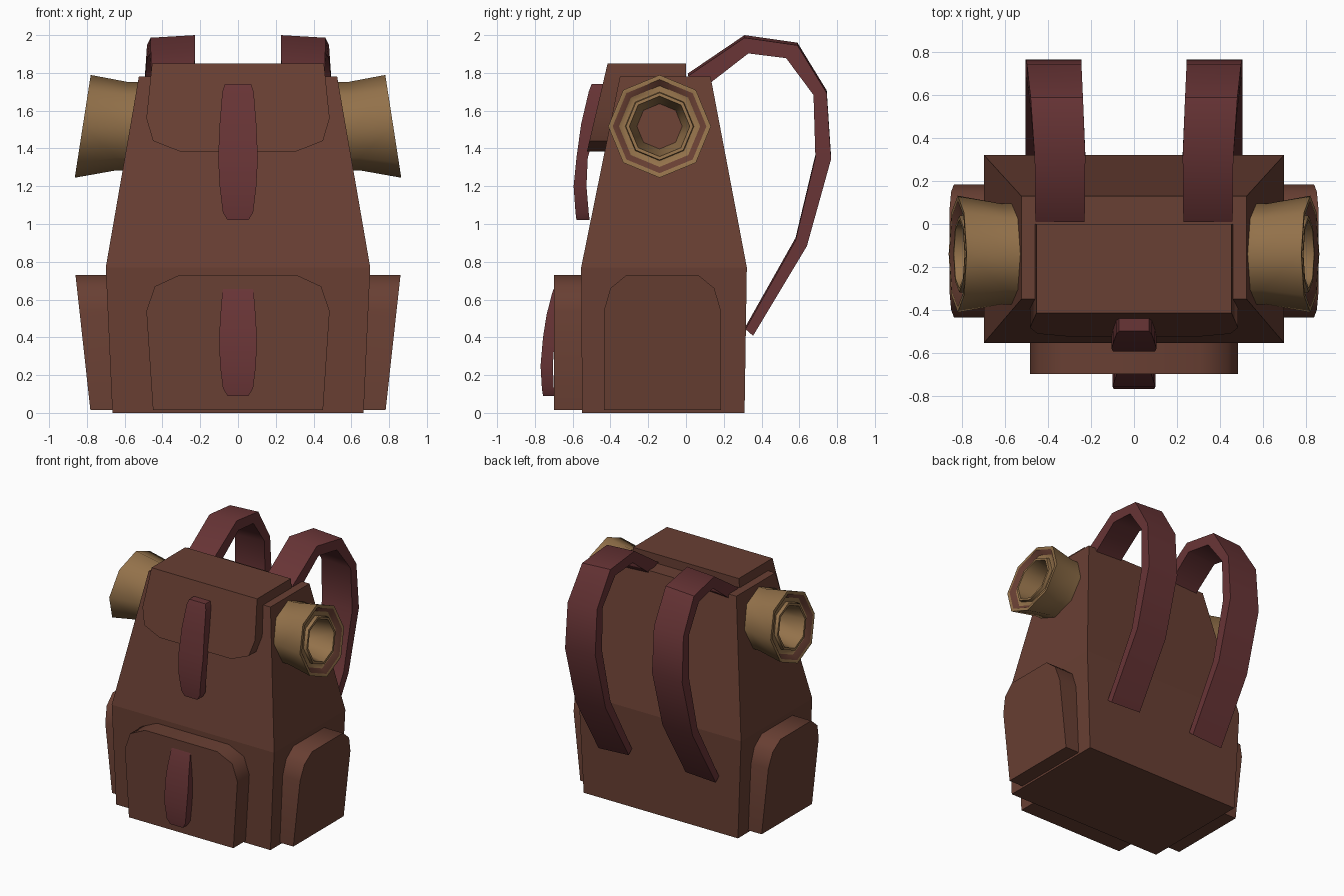
import bpy, bmesh, math

if "Cube" in bpy.data.objects:
    bpy.data.objects.remove(bpy.data.objects["Cube"])


def material(name, color):
    m = bpy.data.materials.new(name)
    m.diffuse_color = (*color, 1)
    m.use_nodes = True
    m.node_tree.nodes["Principled BSDF"].inputs["Base Color"].default_value = m.diffuse_color
    return m


BROWN = material("brown_leather", (0.14, 0.05, 0.033))
RED = material("red_leather", (0.14, 0.035, 0.037))
TAN = material("tan_cloth", (0.29, 0.165, 0.068))


def loft(name, rings, mats, smooth=30, dark=()):
    """Skin a row of closed rings and cap both ends; segments in dark use the second material."""
    bm = bmesh.new()
    rows = [[bm.verts.new(p) for p in r] for r in rings]
    n = len(rows[0])
    for k, (a, b) in enumerate(zip(rows, rows[1:])):
        for i in range(n):
            j = (i + 1) % n
            f = bm.faces.new((a[i], a[j], b[j], b[i]))
            f.material_index = 1 if k in dark else 0
    bm.faces.new(rows[0])
    end = bm.faces.new(rows[-1])
    end.material_index = 1 if dark else 0
    bmesh.ops.recalc_face_normals(bm, faces=bm.faces)
    for f in bm.faces:
        f.smooth = True
    me = bpy.data.meshes.new(name)
    bm.to_mesh(me)
    bm.free()
    me.set_sharp_from_angle(angle=math.radians(smooth))
    for m in mats:
        me.materials.append(m)
    ob = bpy.data.objects.new(name, me)
    bpy.context.collection.objects.link(ob)
    return ob


def mirrored(profile):
    """Half outline (half width, z) to a full closed outline."""
    return profile + [(-u, z) for u, z in reversed(profile)]


# Main bag: tapered box widest at pocket height
loft("bag_body", [[(-w, y0, z), (w, y0, z), (w, y1, z), (-w, y1, z)] for w, y0, y1, z in
                  ((0.665, -0.55, 0.31, 0), (0.70, -0.555, 0.322, 0.77), (0.525, -0.35, 0.13, 1.78))],
     [BROWN], 5)

# Top flap with a sloping front
flap = mirrored([(0.31, 1.385), (0.45, 1.44), (0.485, 1.56), (0.455, 1.85)])
loft("top_flap", [[(x, 0, z) for x, z in flap],
                  [(x, -0.415 - (1.85 - z) * 0.235, z) for x, z in flap]], [BROWN])

# Front pocket
pocket = mirrored([(0.45, 0.015), (0.485, 0.54), (0.44, 0.67), (0.31, 0.73)])
loft("front_pocket", [[(x, y, z) for x, z in pocket] for y in (-0.5, -0.70)], [BROWN], 50)

# Side pockets, leaning outwards
side_outline = mirrored([(0.31, 0.015), (0.31, 0.54), (0.275, 0.66), (0.19, 0.73)])
for side, s in (("left", -1), ("right", 1)):
    loft(side + "_side_pocket",
         [[(s * 0.6, u - 0.125, z) for u, z in side_outline],
          [(s * (0.78 + z * 0.11), u - 0.125, z) for u, z in side_outline]], [BROWN], 50)


# Curved closing straps: z, half width, outer y, inner y
def closing_strap(name, sections):
    loft(name, [[(-w, a, z), (w, a, z), (w, b, z), (-w, b, z)] for z, w, a, b in sections], [RED])


closing_strap("flap_strap", ((1.74, 0.07, -0.50, -0.42), (1.70, 0.083, -0.515, -0.43),
                             (1.53, 0.097, -0.555, -0.47), (1.35, 0.105, -0.58, -0.52),
                             (1.20, 0.097, -0.595, -0.527), (1.06, 0.08, -0.585, -0.515),
                             (1.02, 0.055, -0.58, -0.51)))
closing_strap("pocket_strap", ((0.68, 0.075, -0.69, -0.65), (0.64, 0.083, -0.707, -0.66),
                               (0.52, 0.093, -0.738, -0.68), (0.40, 0.10, -0.757, -0.695),
                               (0.25, 0.095, -0.77, -0.705), (0.13, 0.08, -0.763, -0.70),
                               (0.09, 0.055, -0.757, -0.695)))

# Shoulder straps: outer y, z, inner y, z, centre x, half width
shoulder = ((0.01, 1.79, 0.13, 1.755, 0.345, 0.115), (0.31, 1.993, 0.33, 1.91, 0.345, 0.118),
            (0.59, 1.953, 0.53, 1.885, 0.36, 0.122), (0.745, 1.70, 0.675, 1.69, 0.372, 0.127),
            (0.768, 1.35, 0.685, 1.36, 0.375, 0.13), (0.64, 0.89, 0.58, 0.92, 0.375, 0.13),
            (0.355, 0.415, 0.315, 0.45, 0.375, 0.13))
for side, s in (("left", -1), ("right", 1)):
    loft(side + "_shoulder_strap",
         [[(s * (c - w), a, b + 0.007), (s * (c + w), a, b - 0.007),
           (s * (c + w), d, e - 0.007), (s * (c - w), d, e + 0.007)]
          for a, b, d, e, c, w in shoulder], [RED], 50)

# Bedroll ends: flared octagonal rolls with stepped rims (x at centre, radius)
roll = ((0.50, 0.235), (0.62, 0.235), (0.822, 0.272), (0.822, 0.248), (0.79, 0.215),
        (0.79, 0.182), (0.815, 0.178), (0.815, 0.16), (0.60, 0.12))
for side, s in (("left", -1), ("right", 1)):
    rings = []
    for x, r in roll:
        ring = []
        for i in range(8):
            a = math.tau * i / 8
            dz = r * math.cos(a)
            ring.append((s * (x - dz * 0.155), -0.14 + r * math.sin(a), 1.517 + dz))
        rings.append(ring)
    loft(side + "_bedroll_end", rings, [TAN, BROWN], 50, dark=(3,))
